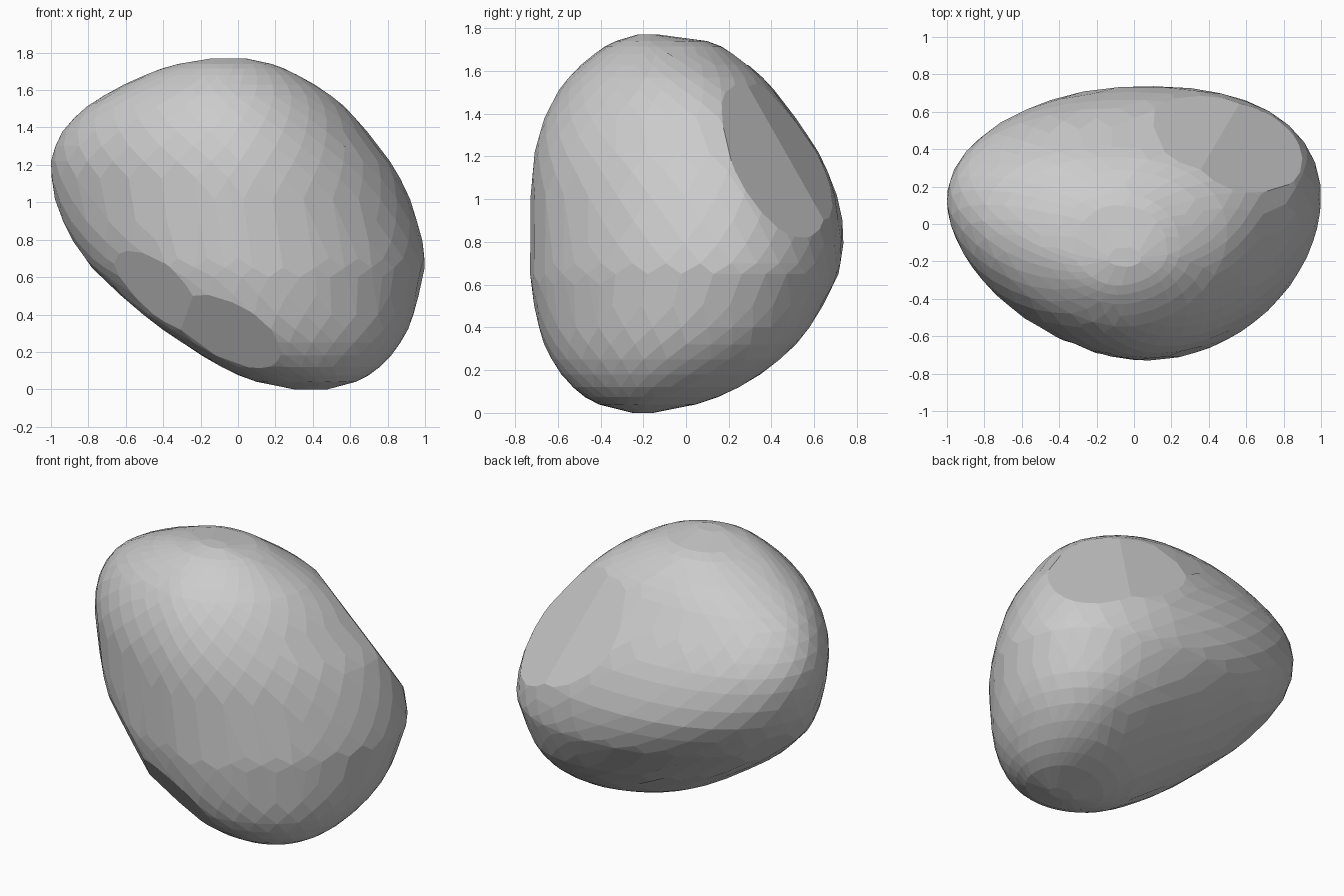
import bpy, bmesh
from math import cos, sin, pi, radians
from mathutils import Vector

if "Cube" in bpy.data.objects:
    bpy.data.objects.remove(bpy.data.objects["Cube"])

# Horizontal slices: z, left x, right x, front y, back y,
# front crest x, back crest x, left crest y, right crest y
SLICES = [
    (0.00, 0.30, 0.48, -0.25, -0.15, 0.40, 0.40, -0.20, -0.20),
    (0.04, 0.10, 0.63, -0.41, 0.05, 0.36, 0.43, -0.22, -0.17),
    (0.12, -0.09, 0.76, -0.53, 0.25, 0.30, 0.46, -0.25, -0.12),
    (0.25, -0.30, 0.87, -0.63, 0.44, 0.22, 0.47, -0.26, -0.04),
    (0.40, -0.51, 0.94, -0.69, 0.58, 0.14, 0.40, -0.20, 0.04),
    (0.60, -0.73, 0.985, -0.725, 0.69, 0.09, 0.27, -0.06, 0.11),
    (0.70, -0.82, 1.00, -0.73, 0.725, 0.07, 0.18, 0.00, 0.14),
    (0.90, -0.94, 0.96, -0.73, 0.735, 0.04, 0.03, 0.09, 0.15),
    (1.13, -1.00, 0.87, -0.72, 0.665, 0.02, -0.05, 0.12, 0.13),
    (1.30, -0.98, 0.75, -0.69, 0.57, 0.00, -0.10, 0.10, 0.08),
    (1.45, -0.88, 0.63, -0.63, 0.46, -0.03, -0.12, 0.05, 0.02),
    (1.57, -0.72, 0.50, -0.55, 0.36, -0.06, -0.12, -0.02, -0.05),
    (1.68, -0.50, 0.32, -0.43, 0.22, -0.08, -0.10, -0.10, -0.12),
    (1.74, -0.32, 0.18, -0.33, 0.10, -0.09, -0.09, -0.15, -0.15),
    (1.77, -0.14, 0.04, -0.23, -0.12, -0.05, -0.05, -0.19, -0.19),
]
# Broad worn facets: outward normal, distance from the origin
FACETS = [
    ((-0.307, -0.767, -0.563), 0.275),
    ((-0.6, -0.7, -0.4), 0.385),
    ((0.326, 0.772, 0.546), 1.175),
    ((0.515, 0.661, 0.546), 1.21),
    ((-0.354, -0.778, 0.52), 1.31),
    ((-0.638, 0.266, -0.724), 0.03),
]
SIDES = 32


def refine(rows):
    """Insert a smoothly interpolated slice between inner neighbours."""
    out = [rows[0]]
    for k in range(1, len(rows)):
        if 1 < k < len(rows) - 1:
            quad = zip(*rows[k - 2:k + 2])
            out.append(tuple((9 * (b + c) - a - d) / 16 for a, b, c, d in quad))
        out.append(rows[k])
    return out


def slice_points(z, xl, xr, yf, yb, cxf, cxb, cyl, cyr, shift):
    """One slice from four quarter arcs, each with its own roundness."""
    t = min(z, 1.0)
    pts = []
    for i in range(SIDES):
        a = 2 * pi * (i + shift) / SIDES
        c, s = cos(a), sin(a)
        cx, ye = (cxb, yb) if s > 0 else (cxf, yf)
        cy, xe = (cyr, xr) if c > 0 else (cyl, xl)
        if s > 0:
            p = 2.2 if c > 0 else 1.75 + 0.4 * t
        else:
            p = 1.88 if c > 0 else 2.1 - 0.36 * t
        pts.append(Vector((cx + (xe - cx) * abs(c) ** (2 / p),
                           cy + (ye - cy) * abs(s) ** (2 / p), z)))
    return pts


def hull(points):
    bm = bmesh.new()
    for p in points:
        bm.verts.new(p)
    bmesh.ops.convex_hull(bm, input=bm.verts[:])
    bmesh.ops.delete(bm, geom=[v for v in bm.verts if not v.link_faces],
                     context='VERTS')
    return bm


# Rounded boulder body, alternate slices staggered
points = []
for k, row in enumerate(refine(SLICES)):
    points += slice_points(*row, 0.5 * (k % 2))
bm = hull(points)

# Grind the facets
for n, h in FACETS:
    n = Vector(n)
    co = n * (h / n.length_squared)
    bmesh.ops.bisect_plane(bm, geom=bm.verts[:] + bm.edges[:] + bm.faces[:],
                           plane_co=co, plane_no=n, clear_outer=True)
    clipped = hull([v.co.copy() for v in bm.verts])
    bm.free()
    bm = clipped

# Merge slivers and near-flat triangles into larger flat faces
bmesh.ops.remove_doubles(bm, verts=bm.verts[:], dist=0.02)
bmesh.ops.dissolve_limit(bm, angle_limit=radians(4), verts=bm.verts[:],
                         edges=bm.edges[:])
bmesh.ops.recalc_face_normals(bm, faces=bm.faces[:])

mesh = bpy.data.meshes.new("boulder")
bm.to_mesh(mesh)
bm.free()
bpy.context.collection.objects.link(bpy.data.objects.new("boulder", mesh))
